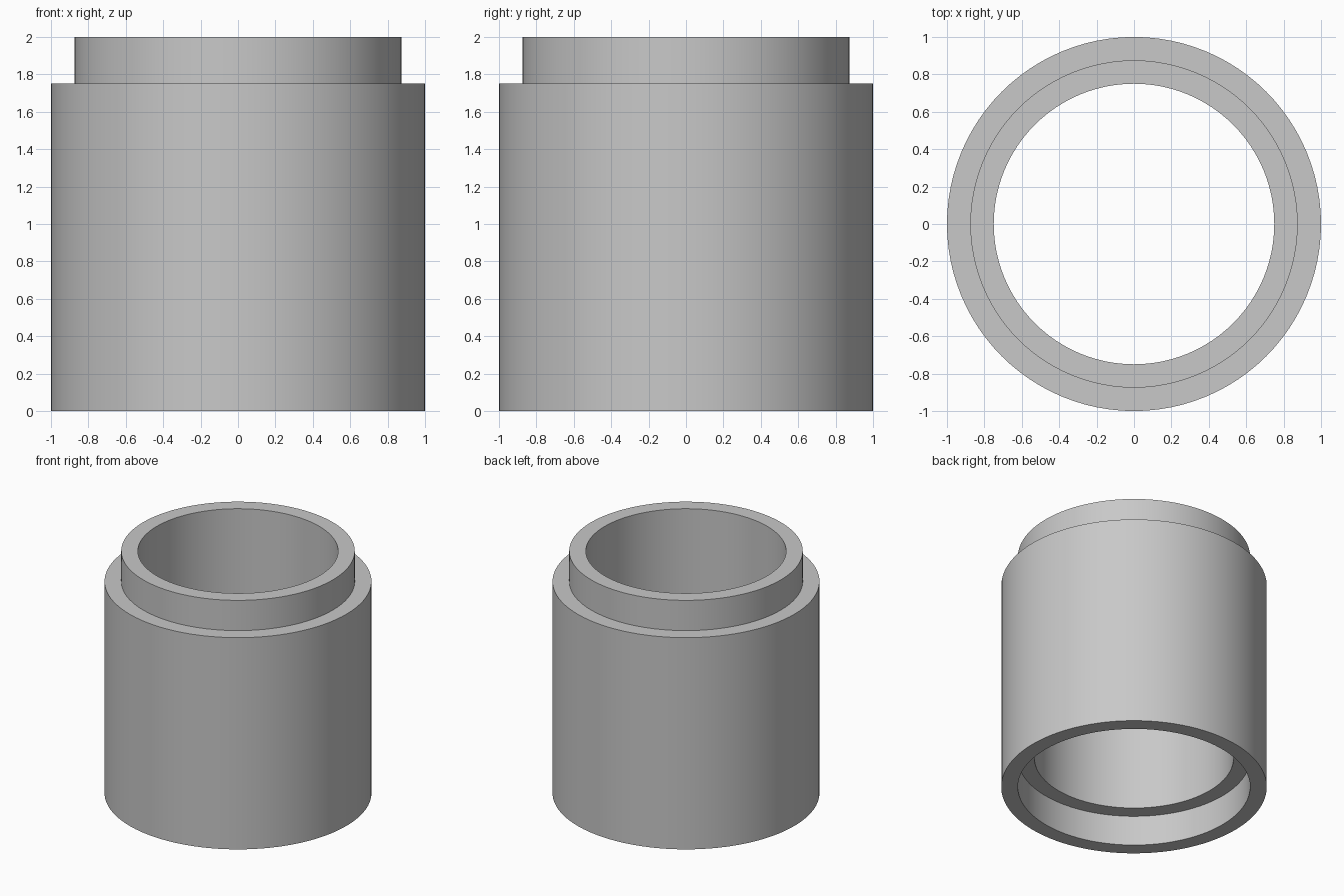
import bpy
import bmesh
import math

if "Cube" in bpy.data.objects:
    bpy.data.objects.remove(bpy.data.objects["Cube"])

SEGMENTS = 96

# Closed wall section (radius, height): spigot on top, matching socket below
PROFILE = [
    (0.875, 0.0), (1.0, 0.0), (1.0, 1.75), (0.875, 1.75),
    (0.875, 2.0), (0.75, 2.0), (0.75, 0.25), (0.875, 0.25),
]

grey = bpy.data.materials.new("light grey")
grey.diffuse_color = (0.58, 0.58, 0.58, 1.0)
grey.use_nodes = True
grey.node_tree.nodes["Principled BSDF"].inputs["Base Color"].default_value = grey.diffuse_color


def lathe(name, profile, material):
    """Revolve a closed profile around z into a smooth-sided object."""
    bm = bmesh.new()
    rings = []
    for i in range(SEGMENTS):
        a = 2 * math.pi * i / SEGMENTS
        rings.append([bm.verts.new((r * math.cos(a), r * math.sin(a), z))
                      for r, z in profile])
    n = len(profile)
    for i, ring in enumerate(rings):
        nxt = rings[(i + 1) % SEGMENTS]
        for j in range(n):
            k = (j + 1) % n
            bm.faces.new((ring[j], nxt[j], nxt[k], ring[k]))
    bmesh.ops.recalc_face_normals(bm, faces=bm.faces)
    mesh = bpy.data.meshes.new(name)
    bm.to_mesh(mesh)
    bm.free()
    mesh.materials.append(material)
    obj = bpy.data.objects.new(name, mesh)
    bpy.context.collection.objects.link(obj)
    bpy.ops.object.select_all(action='DESELECT')
    obj.select_set(True)
    bpy.context.view_layer.objects.active = obj
    bpy.ops.object.shade_smooth_by_angle(angle=math.radians(30))
    return obj


# Stepped pipe coupling
lathe("stepped_sleeve", PROFILE, grey)
